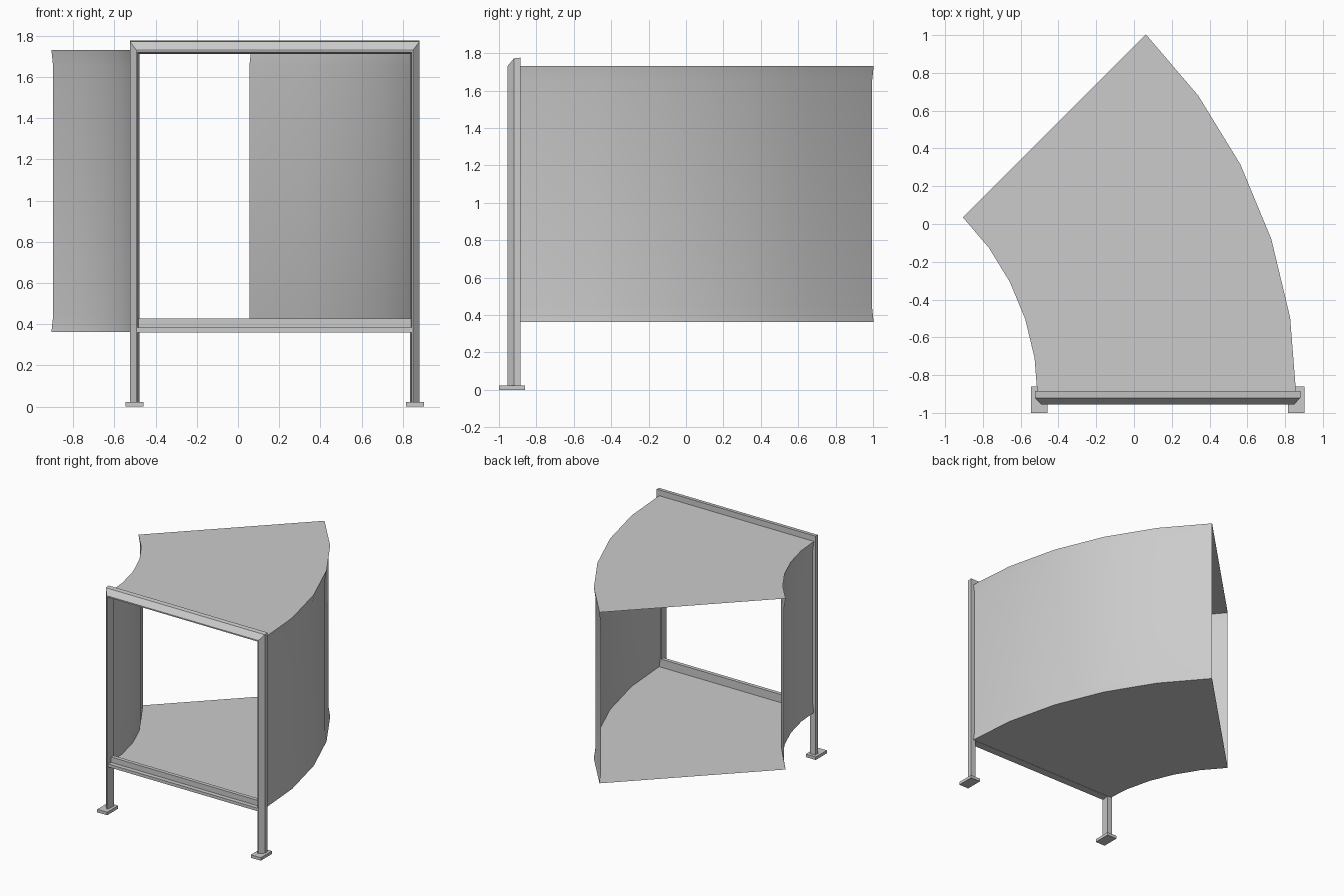
import bpy, bmesh, math

if "Cube" in bpy.data.objects:
    bpy.data.objects.remove(bpy.data.objects["Cube"])

MID = 0.178           # x centre line of the entrance frame
CX, CY = -1.86, -0.92  # centre of the bend
R_IN, R_OUT = 1.35, 2.72
FLOOR, ROOF = 0.362, 1.73


def loft(name, rings, caps):
    """Skin matching closed rings of points into one mesh."""
    bm = bmesh.new()
    rows = [[bm.verts.new(p) for p in ring] for ring in rings]
    n = len(rows[0])
    for a, b in zip(rows, rows[1:]):
        for i in range(n):
            j = (i + 1) % n
            bm.faces.new((a[i], a[j], b[j], b[i]))
    if caps:
        bm.faces.new(rows[0])
        bm.faces.new(rows[-1])
    bmesh.ops.recalc_face_normals(bm, faces=bm.faces)
    mesh = bpy.data.meshes.new(name)
    bm.to_mesh(mesh)
    bm.free()
    ob = bpy.data.objects.new(name, mesh)
    bpy.context.collection.objects.link(ob)
    return ob


def smooth(ob):
    bpy.ops.object.select_all(action='DESELECT')
    ob.select_set(True)
    bpy.context.view_layer.objects.active = ob
    bpy.ops.object.shade_smooth_by_angle(angle=math.radians(30))


# Curved passage shell: thin open tube, walls pinched slightly between roof and floor
d = 0.012
section = [(R_IN, FLOOR), (R_OUT, FLOOR), (R_OUT - d, 0.44), (R_OUT - d, 1.65),
           (R_OUT, ROOF), (R_IN, ROOF), (R_IN + d, 1.65), (R_IN + d, 0.44)]
rings = []
for k in range(6):
    a = math.radians(9 * k)
    rings.append([(CX + r * math.cos(a), CY + r * math.sin(a), z) for r, z in section])
smooth(loft("passage_shell", rings, False))

# Entrance frame: chamfered bar swept up, across and down with mitred corners
# (inward offset in x, inward offset in z, y)
bar = [(0.0, 0.0, -0.885), (0.0, 0.004, -0.92), (0.032, 0.046, -0.955),
       (0.038, 0.056, -0.955), (0.046, 0.065, -0.885)]
HALF, TOP = 0.703, 1.776
path = [(-1, False), (-1, True), (1, True), (1, False)]
rings = [[(MID + s * (HALF - dx), y, TOP - dz if up else 0.015) for dx, dz, y in bar]
         for s, up in path]
loft("entrance_frame", rings, True)

# Stepped sill between the posts
sill = [(-0.885, 0.36), (-0.95, 0.36), (-0.95, 0.384), (-0.915, 0.384),
        (-0.915, 0.427), (-0.885, 0.427)]
loft("threshold_sill", [[(MID + s * 0.665, y, z) for y, z in sill] for s in (-1, 1)], True)

# Foot plates
for side, s in (("left", -1), ("right", 1)):
    bpy.ops.mesh.primitive_cube_add(size=1, location=(MID + s * 0.68, -0.93, 0.012))
    foot = bpy.context.object
    foot.name = side + "_foot_plate"
    foot.scale = (0.088, 0.14, 0.024)
